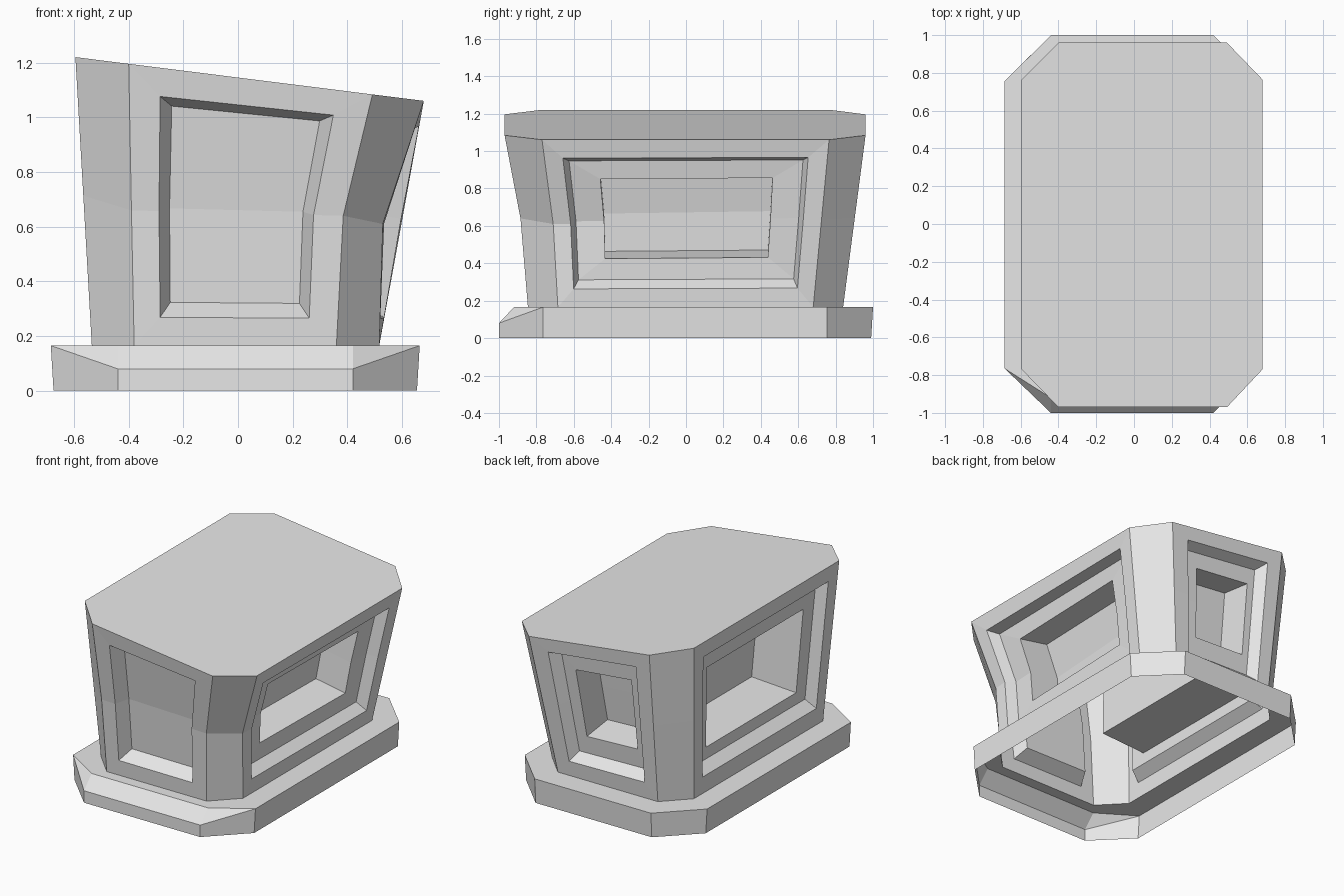
import bpy
import bmesh
from mathutils import Vector

cube = bpy.data.objects.get("Cube")
if cube:
    bpy.data.objects.remove(cube, do_unlink=True)

grey = bpy.data.materials.new("plain grey")
grey.use_nodes = True
colour = (0.8, 0.8, 0.8, 1)
grey.diffuse_color = colour
grey.node_tree.nodes["Principled BSDF"].inputs["Base Color"].default_value = colour


def finish(bm, name):
    bmesh.ops.remove_doubles(bm, verts=bm.verts, dist=0.0005)
    mesh = bpy.data.meshes.new(name)
    bm.to_mesh(mesh)
    bm.free()
    mesh.materials.append(grey)
    bpy.context.collection.objects.link(bpy.data.objects.new(name, mesh))


def face(bm, points):
    bm.faces.new([bm.verts.new(p) for p in points])


def bridge(bm, lower, upper):
    n = len(lower)
    for i in range(n):
        j = (i + 1) % n
        face(bm, (lower[i], lower[j], upper[j], upper[i]))


def octagon(xs, ys, z):
    """Counter-clockwise from the front edge; xs = outer, inner, inner, outer."""
    (a, b, c, d), (e, f, g, h) = xs, ys
    pts = ((b, e), (c, e), (d, f), (d, g), (c, h), (b, h), (a, g), (a, f))
    return [Vector((x, y, z(x) if callable(z) else z)) for x, y in pts]


# Body corners at the foot, the waist and the sloping top
foot = octagon((-0.535, -0.38, 0.36, 0.517), (-0.845, -0.685, 0.68, 0.84), 0.165)
top = octagon((-0.595, -0.4, 0.492, 0.68), (-0.97, -0.77, 0.765, 0.96),
              lambda x: 1.146 - 0.1255 * x)
waist = [a.lerp(b, 0.52) for a, b in zip(foot, top)]
waist[0] = Vector((-0.39, -0.885, 0.66))
waist[1] = Vector((0.385, -0.885, 0.64))
waist[2] = Vector((0.53, -0.71, 0.61))

# Recess steps for each wall: left, right, bottom, top, depth
recesses = {
    0: [(0.13, 0.86, 0.21, 1.8, 0), (0.18, 0.81, 0.3, 1.72, 0.09)],
    2: [(0.065, 0.932, 0.22, 1.78, 0), (0.085, 0.915, 0.3, 1.72, 0.07),
        (0.19, 0.81, 0.55, 1.5, 0.07), (0.19, 0.81, 0.55, 1.5, 0.29)],
    4: [(0.14, 0.88, 0.21, 1.8, 0), (0.19, 0.83, 0.3, 1.72, 0.07),
        (0.29, 0.77, 0.54, 1.5, 0.07), (0.29, 0.77, 0.54, 1.5, 0.29)],
    6: [(0.065, 0.935, 0.21, 1.8, 0), (0.085, 0.915, 0.3, 1.72, 0.07),
        (0.16, 0.84, 0.45, 1.5, 0.07), (0.16, 0.84, 0.45, 1.5, 0.4)],
}

body = bmesh.new()
for i in range(8):
    j = (i + 1) % 8
    normal = (foot[j] - foot[i]).cross(top[i] - foot[i]).normalized()

    def loop(left, right, low, high, depth):
        """Six points around a panel, folded at the waist."""
        def at(u, v):
            a, b = (foot, waist) if v <= 1 else (waist, top)
            t = v if v <= 1 else v - 1
            return (a[i].lerp(a[j], u)).lerp(b[i].lerp(b[j], u), t) - normal * depth
        return [at(left, low), at(right, low), at(right, 1),
                at(right, high), at(left, high), at(left, 1)]

    ring = loop(0, 1, 0, 2, 0)
    for step in recesses.get(i, []):
        inner = loop(*step)
        bridge(body, ring, inner)
        ring = inner
    bl, br, mr, tr, tl, ml = ring
    face(body, (bl, br, mr, ml))
    face(body, (ml, mr, tr, tl))
face(body, top)
finish(body, "body")

# Open plinth with a lowered, sloping front lip
low = octagon((-0.675, -0.44, 0.655, 0.655), (-1, -0.765, 0.755, 0.99), 0)
high = octagon((-0.685, -0.44, 0.42, 0.665), (-1, -0.765, 0.755, 1), 0.165)
for k in (1, 4):
    low[k].x = 0.42
lip = [p.copy() for p in high[:2]]
for p, q in zip(lip, high):
    p.z = 0.08
    q.y = -0.92
outer = lip + high[2:]

plinth = bmesh.new()
bridge(plinth, low, outer)
bridge(plinth, high, foot)
face(plinth, (lip[0], lip[1], high[1], high[0]))
face(plinth, (lip[1], high[2], high[1]))
face(plinth, (high[7], lip[0], high[0]))
finish(plinth, "plinth")
